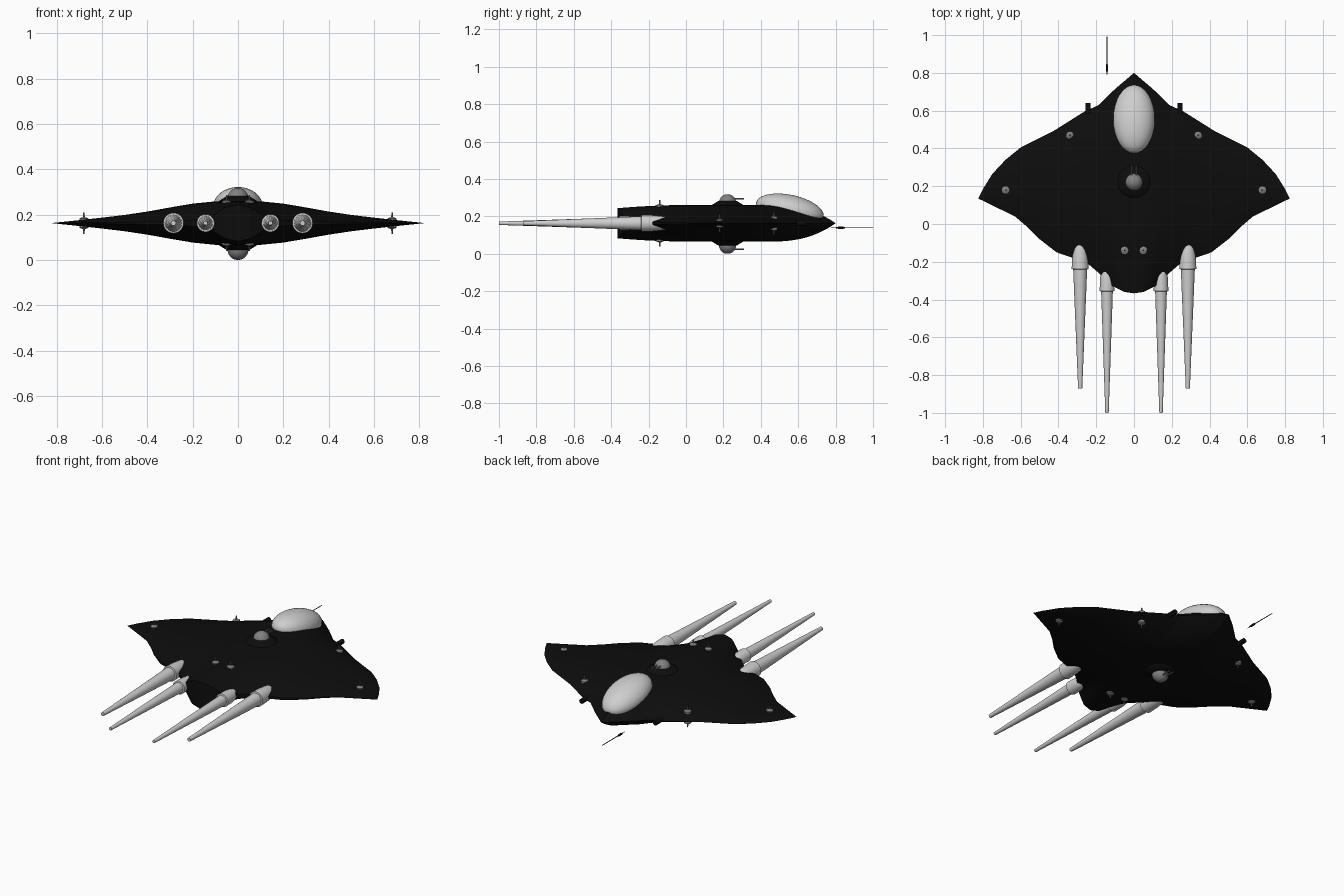
import bpy, bmesh, math
from mathutils import Matrix, Vector

if "Cube" in bpy.data.objects:
    bpy.data.objects.remove(bpy.data.objects["Cube"])

ZC = 0.163  # height of the wing plane


def material(name, v):
    m = bpy.data.materials.new(name)
    m.diffuse_color = (v, v, v, 1)
    m.use_nodes = True
    m.node_tree.nodes["Principled BSDF"].inputs["Base Color"].default_value = m.diffuse_color
    return m


BLACK = material("hull black", 0.004)
GREY = material("turret grey", 0.22)
LIGHT = material("light grey", 0.62)


def finish(name, bm, mat, angle=35):
    bmesh.ops.remove_doubles(bm, verts=bm.verts, dist=1e-5)
    bmesh.ops.dissolve_degenerate(bm, edges=bm.edges, dist=1e-6)
    bmesh.ops.recalc_face_normals(bm, faces=bm.faces)
    me = bpy.data.meshes.new(name)
    bm.to_mesh(me)
    bm.free()
    ob = bpy.data.objects.new(name, me)
    bpy.context.collection.objects.link(ob)
    me.materials.append(mat)
    bpy.ops.object.select_all(action='DESELECT')
    ob.select_set(True)
    bpy.context.view_layer.objects.active = ob
    bpy.ops.object.shade_smooth_by_angle(angle=math.radians(angle))
    return ob


def lathe(name, pts, loc, mat, axis='Y', sides=24):
    """Spin (distance along axis, radius) points around an axis through loc."""
    bm = bmesh.new()
    rings = []
    for d, r in pts:
        ring = []
        for i in range(sides):
            a = 2 * math.pi * i / sides
            c, s = r * math.cos(a), r * math.sin(a)
            p = Vector((c, d, s)) if axis == 'Y' else Vector((c, s, d))
            ring.append(bm.verts.new(p + Vector(loc)))
        rings.append(ring)
    for a, b in zip(rings, rings[1:]):
        for i in range(sides):
            j = (i + 1) % sides
            bm.faces.new((a[i], a[j], b[j], b[i]))
    return finish(name, bm, mat)


def ball(name, loc, radii, mat, tilt=0):
    bm = bmesh.new()
    m = (Matrix.Translation(loc) @ Matrix.Rotation(tilt, 4, 'X')
         @ Matrix.Diagonal((*radii, 1)))
    bmesh.ops.create_uvsphere(bm, u_segments=32, v_segments=18, radius=1, matrix=m)
    return finish(name, bm, mat)


# Hull outlines: leading edge, trailing edge, half thickness by span, rear bluntness
LEAD = [(0, .80), (.10, .715), (.19, .628), (.26, .597), (.43, .49), (.60, .405),
        (.68, .34), (.75, .265), (.80, .185), (.825, .135)]
TRAIL = [(0, -.367), (.05, -.36), (.12, -.325), (.18, -.265), (.25, -.205), (.41, -.15),
         (.50, -.08), (.56, -.02), (.63, .04), (.825, .135)]
HALF = [(0, .098), (.10, .096), (.20, .086), (.30, .069), (.40, .051), (.50, .036),
        (.60, .024), (.70, .013), (.825, 0)]
BLUNT = [(0, .82), (.06, .7), (.13, .2), (.25, .12), (.825, .1)]


def interp(table, x):
    x = abs(x)
    for (x0, y0), (x1, y1) in zip(table, table[1:]):
        if x <= x1:
            return y0 + (y1 - y0) * (x - x0) / (x1 - x0)
    return table[-1][1]


def half_thickness(x, y):
    lead, trail = interp(LEAD, x), interp(TRAIL, x)
    chord = max(lead - trail, 1e-6)
    u = min(1, max(0, (lead - y) / min(.35, .45 * chord)))
    w = min(1, max(0, (y - trail) / min(.4, .45 * chord)))
    m = interp(BLUNT, x)
    return interp(HALF, x) * (1 - (1 - u) ** 2.5) * (m + (1 - m) * (1 - (1 - w) ** 2))


# Hull: upper and lower skins over the planform, closed at the rear edge
xs = sorted({s * x for s in (-1, 1) for x in
             [.825 * i / 44 for i in range(45)] + [p[0] for p in LEAD + TRAIL]})
N = 30
bm = bmesh.new()
cols = []
for x in xs:
    lead, trail = interp(LEAD, x), interp(TRAIL, x)
    col = {1: [], -1: []}
    for k in range(N + 1):
        y = lead + (trail - lead) * (1 - math.cos(math.pi * k / N)) / 2
        for side in (1, -1):
            col[side].append(bm.verts.new((x, y, ZC + side * half_thickness(x, y))))
    cols.append(col)
for a, b in zip(cols, cols[1:]):
    for side in (1, -1):
        for k in range(N):
            bm.faces.new((a[side][k], a[side][k + 1], b[side][k + 1], b[side][k]))
    bm.faces.new((a[1][N], b[1][N], b[-1][N], a[-1][N]))
finish("hull", bm, BLACK)

# Cockpit canopy, tilted towards the nose
ball("canopy", (0, .555, .235), (.11, .185, .08), LIGHT, math.radians(-12))

# Turrets above and below: mount, ball and twin guns
for label, side, ball_z in (("upper", 1, .272), ("lower", -1, .046)):
    base = ZC + side * .085
    lathe(label + "_turret_mount",
          [(0, 0), (0, .095), (side * .012, .085), (side * .034, .05), (side * .034, 0)],
          (0, .222, base), BLACK, 'Z', 32)
    ball(label + "_turret_ball", (0, .222, ball_z), (.046, .046, .046), GREY)
    for gx in (-.011, .011):
        lathe(label + "_turret_gun", [(0, 0), (0, .004), (.085, .004), (.085, 0)],
              (gx, .225, ball_z + side * .022), GREY, 'Y', 10)

# Engine nacelles with long tapering tails
OUTER = [(-.05, 0), (-.065, .018), (-.09, .029), (-.13, .038), (-.18, .043), (-.238, .045),
         (-.24, .037), (-.87, .011), (-.87, 0)]
INNER = [(-.20, 0), (-.215, .02), (-.25, .031), (-.29, .037), (-.355, .039),
         (-.357, .031), (-1.0, .009), (-1.0, 0)]
for s in (-1, 1):
    lathe("outer_engine", OUTER, (s * .285, 0, ZC), LIGHT, 'Y', 32)
    lathe("inner_engine", INNER, (s * .143, 0, ZC), LIGHT, 'Y', 32)
    # Stub cannons on the leading edge
    lathe("front_cannon", [(.52, 0), (.52, .014), (.64, .014), (.64, 0)],
          (s * .243, 0, ZC), BLACK, 'Y', 16)
    # Emitter discs with spikes, on both skins
    for x, y in ((.34, .47), (.68, .18), (.05, -.14)):
        h = half_thickness(x, y)
        for d in (-1, 1):
            lathe("emitter", [(-d * .01, 0), (-d * .01, .02), (d * .005, .02), (d * .009, .012),
                              (d * .011, .004), (d * .032, .003), (d * .032, 0)],
                  (s * x, y, ZC + d * h), GREY, 'Z', 16)

# Slim dart flying ahead of the nose
lathe("dart", [(.775, 0), (.80, .002), (.815, .006), (.84, .006), (.85, .0025),
               (.99, .002), (1.0, 0)], (-.143, 0, .139), BLACK, 'Y', 12)
